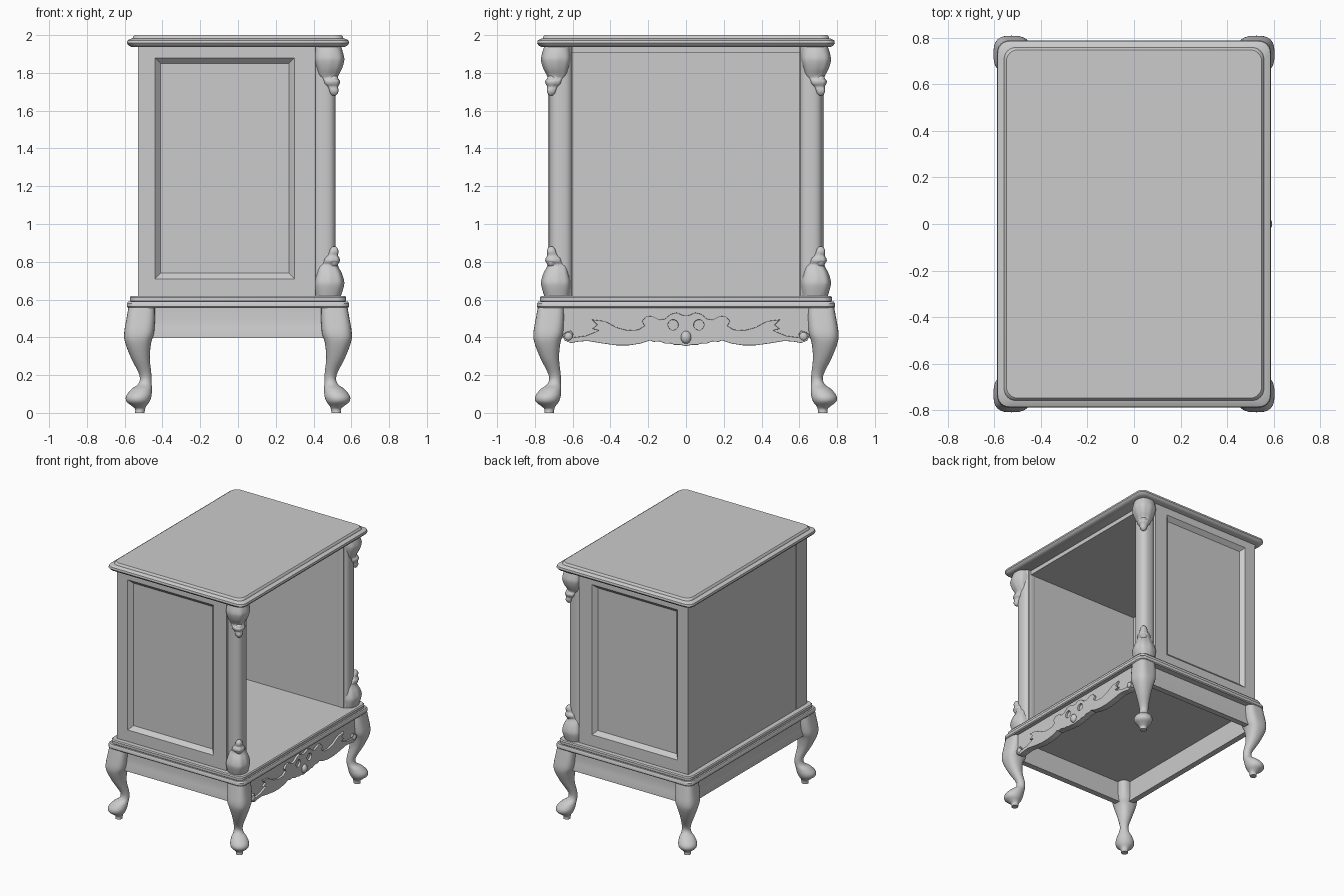
import bpy, bmesh, math

if "Cube" in bpy.data.objects:
    bpy.data.objects.remove(bpy.data.objects["Cube"])


def finish(ob, mirror=None, angle=35):
    """Optional mirror across the origin, then smooth shading with sharp edges kept."""
    bpy.ops.object.select_all(action='DESELECT')
    ob.select_set(True)
    bpy.context.view_layer.objects.active = ob
    if mirror:
        m = ob.modifiers.new("Mirror", 'MIRROR')
        m.use_axis = mirror
        m.use_mirror_merge = False
        bpy.ops.object.modifier_apply(modifier=m.name)
    bpy.ops.object.shade_smooth_by_angle(angle=math.radians(angle))
    return ob


def loft(name, rings, mirror=None, angle=35):
    """Skin a list of equal-length point rings and cap both ends."""
    bm = bmesh.new()
    vs = [[bm.verts.new(p) for p in r] for r in rings]
    n = len(vs[0])
    for a, b in zip(vs, vs[1:]):
        for i in range(n):
            j = (i + 1) % n
            bm.faces.new((a[i], a[j], b[j], b[i]))
    bm.faces.new(vs[0])
    bm.faces.new(vs[-1])
    bmesh.ops.recalc_face_normals(bm, faces=bm.faces)
    me = bpy.data.meshes.new(name)
    bm.to_mesh(me)
    bm.free()
    ob = bpy.data.objects.new(name, me)
    bpy.context.collection.objects.link(ob)
    return finish(ob, mirror, angle)


def box(name, x0, x1, y0, y1, z0, z1, mirror=None):
    return loft(name, [[(x0, y0, z), (x1, y0, z), (x1, y1, z), (x0, y1, z)] for z in (z0, z1)], mirror)


def round_rect(hx, hy, r, z, seg=6):
    pts = []
    for k, (sx, sy) in enumerate([(1, 1), (-1, 1), (-1, -1), (1, -1)]):
        for i in range(seg + 1):
            a = math.pi / 2 * (k + i / seg)
            pts.append((sx * (hx - r) + r * math.cos(a), sy * (hy - r) + r * math.sin(a), z))
    return pts


def slab(name, profile, r=0.05):
    return loft(name, [round_rect(hx, hx + 0.2, r, z) for hx, z in profile])


def section(inner, outer, z, e=2.0, lobe=0.0, n=32):
    """Superellipse on the corner diagonal; y is x shifted by 0.2."""
    c, h = (inner + outer) / 2, (outer - inner) / 2
    pts = []
    for i in range(n):
        a = 2 * math.pi * i / n
        ca, sa = math.cos(a), math.sin(a)
        k = h * (abs(ca) ** e + abs(sa) ** e) ** (-1 / e) * (1 - lobe + lobe * math.cos(8 * a))
        pts.append((c + k * ca, c + 0.205 + k * sa, z))
    return pts


def smooth_path(stations, sub=4):
    """Catmull-Rom refinement of a station list."""
    out = []
    for i in range(len(stations) - 1):
        p = [stations[max(0, min(len(stations) - 1, i + d))] for d in (-1, 0, 1, 2)]
        for s in range(sub):
            t = s / sub
            out.append([0.5 * (2 * b + (c - a) * t + (2 * a - 5 * b + 4 * c - d) * t * t
                               + (3 * b - a - 3 * c + d) * t ** 3) for a, b, c, d in zip(*p)])
    return out + [list(stations[-1])]


def ball(name, loc, r, scale=(1, 1, 1), mirror=None):
    rings = []
    for i in range(11):
        t = math.pi * (0.03 + 0.94 * i / 10)
        rings.append([(loc[0] + scale[0] * r * math.sin(t) * math.cos(a),
                       loc[1] + scale[1] * r * math.sin(t) * math.sin(a),
                       loc[2] - scale[2] * r * math.cos(t))
                      for a in [2 * math.pi * k / 16 for k in range(16)]])
    return loft(name, rings, mirror, 60)


def flat_carving(name, loops, x, depth):
    """Filled outlines in the y-z plane (inner loops become holes), extruded along x."""
    cu = bpy.data.curves.new(name, 'CURVE')
    cu.dimensions, cu.fill_mode, cu.extrude = '2D', 'BOTH', depth / 2
    cu.bevel_depth, cu.bevel_resolution = 0.003, 1
    for pts in loops:
        sp = cu.splines.new('POLY')
        sp.points.add(len(pts) - 1)
        for q, (y, z) in zip(sp.points, pts):
            q.co = (y, z, 0, 1)
        sp.use_cyclic_u = True
    ob = bpy.data.objects.new(name, cu)
    bpy.context.collection.objects.link(ob)
    ob.rotation_euler = (math.pi / 2, 0, math.pi / 2)
    ob.location.x = x
    bpy.ops.object.select_all(action='DESELECT')
    ob.select_set(True)
    bpy.context.view_layer.objects.active = ob
    bpy.ops.object.convert(target='MESH')
    return finish(bpy.context.object)


MY, MXY = (False, True, False), (True, True, False)

# Moulded top and stepped base
slab("top", [(.565, 1.937), (.58, 1.945), (.588, 1.957), (.585, 1.972), (.57, 1.98),
             (.558, 1.983), (.555, 1.993), (.548, 2.0)])
slab("base_lower", [(.582, .555), (.588, .562), (.588, .58), (.582, .59)])
slab("base_upper", [(.568, .588), (.572, .593), (.572, .612), (.566, .62)])

# Carcass: side walls with recessed panel, back, top board
def wall_ring(x0, x1, z0, z1, y):
    return [(x0, y, z0), (x1, y, z0), (x1, y, z1), (x0, y, z1)]

loft("side_wall", [wall_ring(-.53, .41, .615, 1.94, .602), wall_ring(-.53, .41, .615, 1.94, .73),
                   wall_ring(-.44, .30, .71, 1.88, .73), wall_ring(-.41, .27, .74, 1.85, .70)], MY)
box("back_panel", -.528, -.50, -.61, .61, .615, 1.94)
box("top_board", -.51, .47, -.61, .61, 1.905, 1.94)

# Rounded front posts with a square core
loft("front_post", [section(.395, .517, z, 2.7) for z in (.615, 1.94)], MY)
box("post_core", .40, .49, .602, .66, .615, 1.94, MY)

# Carved leaf ornaments at both ends of the posts: height from base, inner, outer
leaf = smooth_path([(0, .41, .545), (.05, .402, .56), (.08, .402, .562), (.12, .412, .55),
                    (.155, .422, .532), (.17, .44, .53), (.185, .45, .54), (.20, .455, .538),
                    (.215, .472, .53), (.235, .482, .532), (.25, .488, .528), (.262, .5, .518)])
for name, f in (("lower_leaf", lambda h: .618 + h), ("upper_leaf", lambda h: 1.942 - h)):
    loft(name, [section(i, o, f(h), 2.5, .03 * min(1, h / .08)) for h, i, o in leaf], MY, 50)
    ball(name + "_bead", (.505, .71, f(.19)), .03, (1, 1, 1.3), MY)

# Cabriole legs: z, inner, outer, squareness
leg = smooth_path([(.557, .44, .58, 4), (.49, .44, .592, 3.6), (.42, .445, .603, 3), (.37, .46, .597, 2.6),
                   (.29, .467, .566, 2.2), (.20, .458, .522, 2), (.155, .457, .527, 2), (.125, .456, .565, 2),
                   (.09, .458, .592, 2), (.06, .468, .59, 2), (.035, .486, .56, 2), (.02, .492, .545, 2),
                   (0, .495, .545, 2)])
loft("leg", [section(i, o, z, e) for z, i, o, e in leg], MXY, 50)

# Plain aprons on the sides and back, with a slightly hollow face
hollow = [(.735, .557), (.735, .50), (.74, .45), (.75, .41), (.75, .397), (.705, .397), (.705, .557)]
loft("side_apron", [[(x, y, z) for y, z in hollow] for x in (-.48, .48)], MY)
loft("back_apron", [[(.2 - y, x, z) for y, z in hollow] for x in (-.68, .68)])

# Scalloped front apron: lower edge, and crest of the raised carving (half outlines)
lower = [(0, .357), (.03, .363), (.06, .363), (.08, .371), (.11, .37), (.14, .382), (.17, .379), (.19, .387),
         (.24, .37), (.30, .361), (.37, .361), (.45, .372), (.52, .384), (.57, .38), (.61, .373),
         (.64, .385), (.65, .41)]
crest = [(.635, .425), (.61, .432), (.60, .415), (.615, .405), (.60, .396), (.53, .405), (.48, .425), (.455, .437),
         (.49, .447), (.465, .465), (.49, .49), (.43, .483), (.37, .45), (.31, .434), (.25, .438), (.215, .46),
         (.23, .485), (.21, .507), (.18, .51), (.14, .49), (.11, .495), (.08, .52), (.05, .528), (.02, .515), (0, .512)]

def both(half):
    return half + [(-y, z) for y, z in reversed(half) if y > 0]

def circle(y, z, r, n=24):
    return [(y + r * math.cos(2 * math.pi * i / n), z + r * math.sin(2 * math.pi * i / n)) for i in range(n)]

flat_carving("front_apron", [both(lower[:-1] + [(.65, .41), (.66, .557)])], .535, .03)
right = lower + crest
outline = right + [(-y, z) for y, z in reversed(right[1:-1])]
flat_carving("apron_carving", [outline, circle(-.068, .466, .03), circle(.068, .466, .03)], .557, .018)

# Scroll ends and small centre boss of the carving
ball("apron_scroll", (.565, .622, .405), .022, (.6, 1, 1), MY)
ball("apron_boss", (.568, 0, .40), .028, (.9, 1, 1.2))
